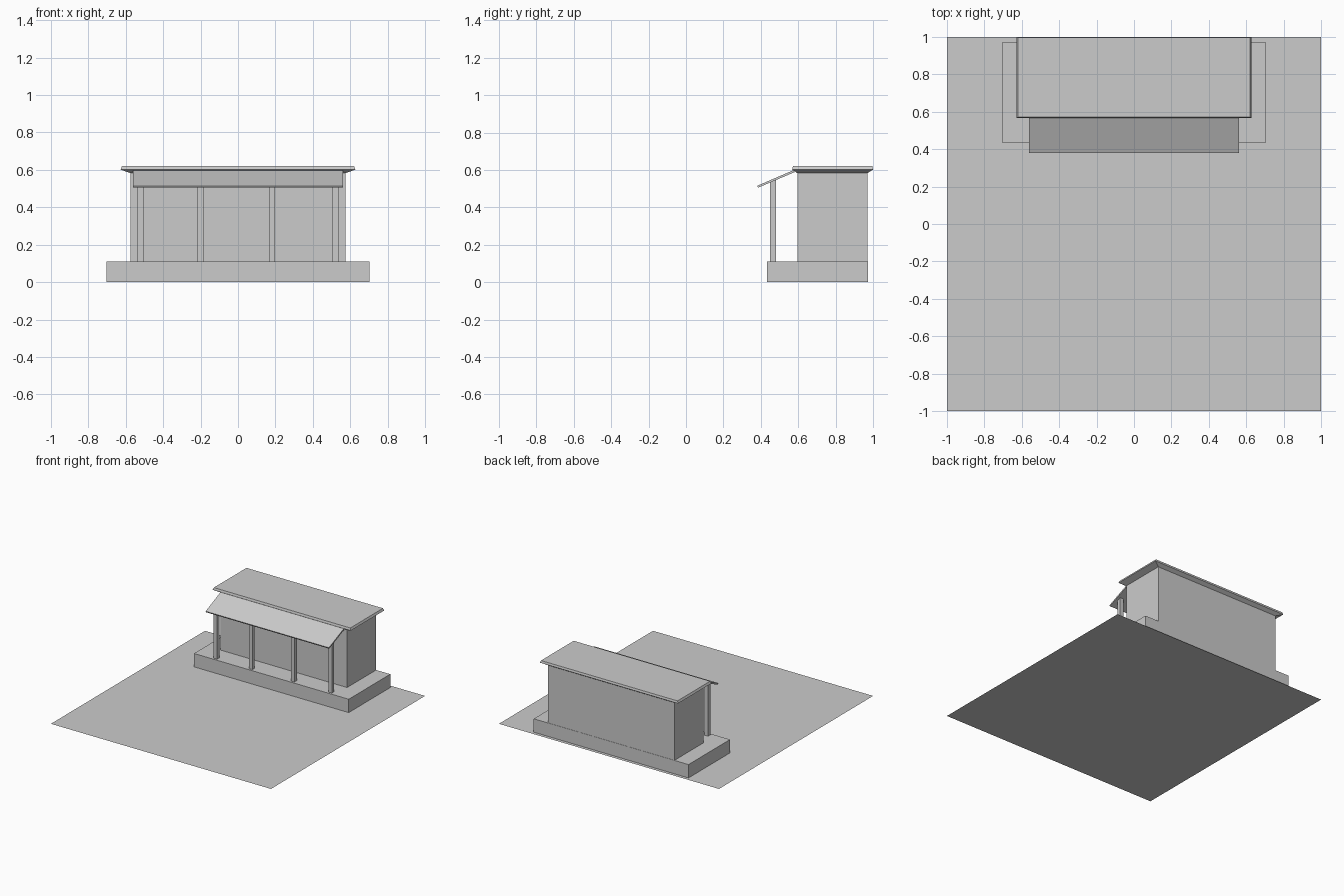
import bpy
import bmesh

cube = bpy.data.objects.get("Cube")
if cube:
    bpy.data.objects.remove(cube, do_unlink=True)

# One plain grey covers the whole model
grey = bpy.data.materials.new("plain_grey")
grey.use_nodes = True
colour = (0.6, 0.6, 0.6, 1)
grey.diffuse_color = colour
grey.node_tree.nodes["Principled BSDF"].inputs["Base Color"].default_value = colour


def finish(name, bm):
    bmesh.ops.recalc_face_normals(bm, faces=bm.faces)
    mesh = bpy.data.meshes.new(name)
    bm.to_mesh(mesh)
    bm.free()
    mesh.materials.append(grey)
    obj = bpy.data.objects.new(name, mesh)
    bpy.context.collection.objects.link(obj)
    return obj


def box(name, x, y, z):
    """Box from (low, high) pairs on each axis."""
    bm = bmesh.new()
    bmesh.ops.create_cube(bm, size=1)
    for v in bm.verts:
        v.co = [pair[c > 0] for pair, c in zip((x, y, z), v.co)]
    return finish(name, bm)


def extrude_profile(name, profile, x0, x1):
    """Extrude a (y, z) outline along x."""
    bm = bmesh.new()
    face = bm.faces.new([bm.verts.new((x0, y, z)) for y, z in profile])
    out = bmesh.ops.extrude_face_region(bm, geom=[face])["geom"]
    moved = [v for v in out if isinstance(v, bmesh.types.BMVert)]
    bmesh.ops.translate(bm, verts=moved, vec=(x1 - x0, 0, 0))
    return finish(name, bm)


def stacked_rings(name, rings):
    """Loft rectangles given as (half width, front, back, height)."""
    bm = bmesh.new()
    loops = [[bm.verts.new(p) for p in
              ((-w, f, z), (w, f, z), (w, b, z), (-w, b, z))]
             for w, f, b, z in rings]
    for low, high in zip(loops, loops[1:]):
        for i in range(4):
            j = (i + 1) % 4
            bm.faces.new((low[i], low[j], high[j], high[i]))
    bm.faces.new(loops[0][::-1])
    bm.faces.new(loops[-1])
    return finish(name, bm)


# Flat ground sheet
bm = bmesh.new()
bmesh.ops.create_grid(bm, x_segments=1, y_segments=1, size=1)
finish("ground_sheet", bm)

# Raised platform and the closed building on it
box("platform", (-0.703, 0.703), (0.433, 0.972), (0, 0.11))
box("building_walls", (-0.575, 0.575), (0.595, 0.97), (0.11, 0.59))

# Flat roof with undercut eaves
stacked_rings("flat_roof", [
    (0.575, 0.595, 0.97, 0.583),
    (0.628, 0.567, 1.0, 0.602),
    (0.62, 0.572, 0.996, 0.62),
])

# Sloping awning over the porch
extrude_profile("porch_awning",
                [(0.38, 0.515), (0.385, 0.505), (0.58, 0.588), (0.575, 0.599)],
                -0.56, 0.56)

# Posts, cut to the slope of the awning
post_outline = [(0.45, 0.11), (0.48, 0.11), (0.48, 0.55), (0.45, 0.537)]
for i, x in enumerate((-0.52, -0.2, 0.182, 0.522)):
    extrude_profile(f"porch_post_{i + 1}", post_outline, x - 0.016, x + 0.016)
